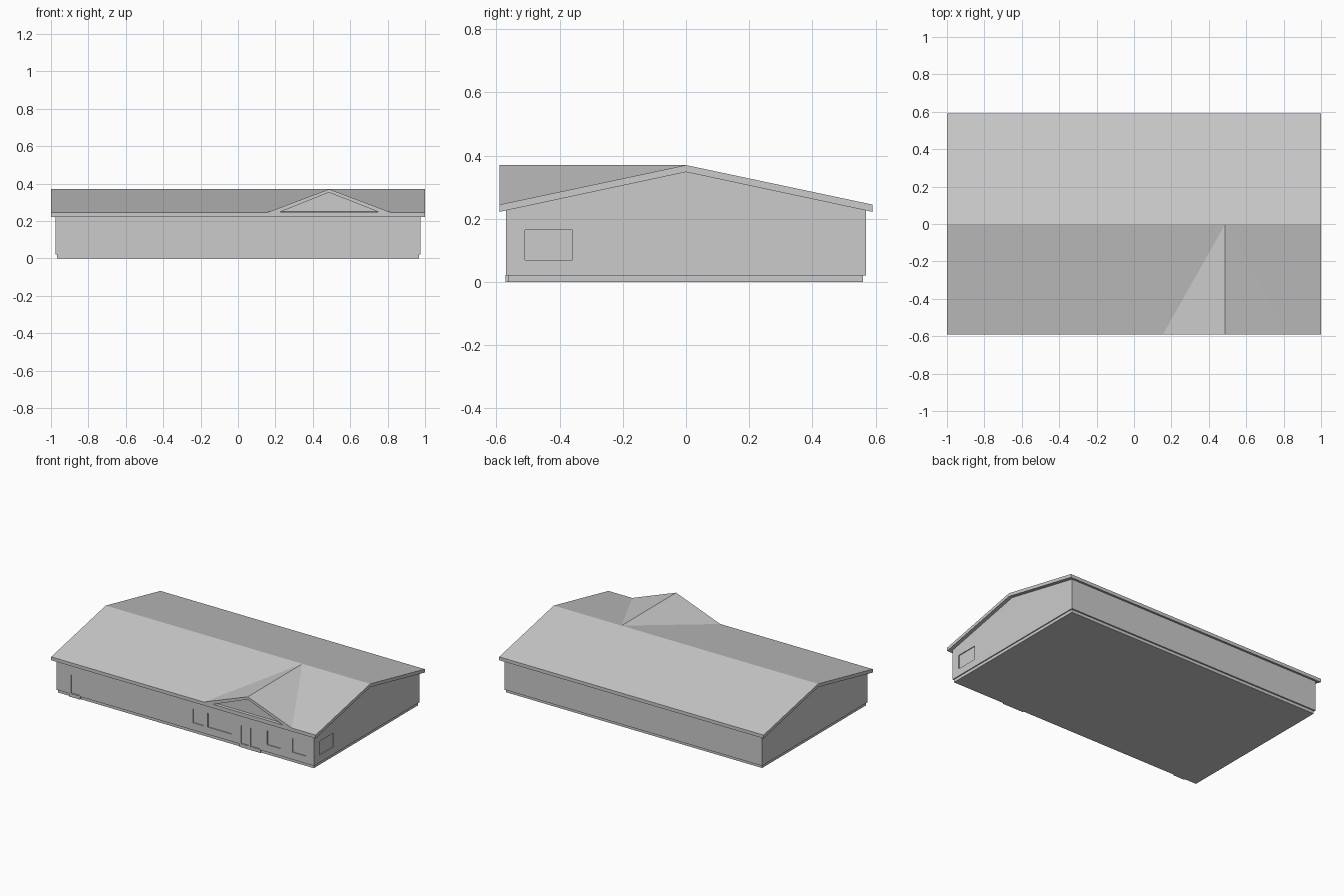
import bpy, bmesh

if "Cube" in bpy.data.objects:
    bpy.data.objects.remove(bpy.data.objects["Cube"])

grey = bpy.data.materials.new("light grey")
grey.diffuse_color = (0.6, 0.6, 0.6, 1)
grey.use_nodes = True
grey.node_tree.nodes["Principled BSDF"].inputs["Base Color"].default_value = grey.diffuse_color


def make_object(name, bm):
    bmesh.ops.recalc_face_normals(bm, faces=bm.faces)
    me = bpy.data.meshes.new(name)
    bm.to_mesh(me)
    bm.free()
    me.materials.append(grey)
    ob = bpy.data.objects.new(name, me)
    bpy.context.collection.objects.link(ob)
    return ob


def add_box(bm, x, y, z):
    """Add a box spanning the given (min, max) ranges."""
    verts = bmesh.ops.create_cube(bm, size=1)["verts"]
    for v in verts:
        v.co = [r[0] if c < 0 else r[1] for c, r in zip(v.co, (x, y, z))]


def extrude_profile(name, profile, half_length):
    """Extrude a closed (y, z) profile along x."""
    bm = bmesh.new()
    face = bm.faces.new([bm.verts.new((-half_length, y, z)) for y, z in profile])
    new = bmesh.ops.extrude_face_region(bm, geom=[face])["geom"]
    verts = [g for g in new if isinstance(g, bmesh.types.BMVert)]
    bmesh.ops.translate(bm, verts=verts, vec=(2 * half_length, 0, 0))
    # extrusion keeps the first cap only when it borders nothing, so rebuild it
    bmesh.ops.holes_fill(bm, edges=[e for e in bm.edges if e.is_boundary], sides=0)
    return make_object(name, bm)


# walls with gable ends
walls = extrude_profile("walls", [(-0.57, 0.02), (0.57, 0.02), (0.57, 0.228),
                                  (0, 0.352), (-0.57, 0.228)], 0.975)

# shallow window and door recesses: front ones by x range, one on the right end
cut = bmesh.new()
depth = 0.006
for x0, x1 in ((0.06, 0.14), (0.17, 0.35), (0.62, 0.72), (0.81, 0.915)):
    add_box(cut, (x0, x1), (-0.6, -0.57 + depth), (0.07, 0.165))
for x0, x1 in ((-0.865, -0.80), (0.42, 0.48), (0.495, 0.56)):
    add_box(cut, (x0, x1), (-0.6, -0.57 + depth), (0.025, 0.15))
add_box(cut, (0.975 - depth, 1.0), (-0.51, -0.36), (0.07, 0.165))
cutter = make_object("opening_cutter", cut)
cutter.hide_render = True
mod = walls.modifiers.new("openings", "BOOLEAN")
mod.operation = "DIFFERENCE"
mod.solver = "EXACT"
mod.object = cutter
bpy.context.view_layer.objects.active = walls
bpy.ops.object.modifier_apply(modifier=mod.name)
bpy.data.objects.remove(cutter)

# foundation
bm = bmesh.new()
add_box(bm, (-0.968, 0.968), (-0.563, 0.56), (0, 0.02))
make_object("foundation", bm)

# door sills reaching the ground
bm = bmesh.new()
for x0, x1 in ((-0.88, -0.795), (0.41, 0.57)):
    add_box(bm, (x0, x1), (-0.571, -0.55), (0, 0.022))
make_object("door_sills", bm)

# main roof slab
extrude_profile("main_roof", [(-0.59, 0.222), (-0.59, 0.245), (0, 0.37),
                              (0.59, 0.245), (0.59, 0.222), (0, 0.348)], 1.0)

# front cross gable: ridge runs level back to the main ridge, front is recessed
bm = bmesh.new()
outer = [bm.verts.new((x, -0.59, z)) for x, z in ((0.155, 0.245), (0.82, 0.245), (0.4875, 0.37))]
rim = [bm.verts.new((x, -0.59, z)) for x, z in ((0.225, 0.248), (0.75, 0.248), (0.4875, 0.352))]
inner = [bm.verts.new((v.co.x, -0.57, v.co.z)) for v in rim]
back = bm.verts.new((0.4875, 0, 0.37))
for i in range(3):
    j = (i + 1) % 3
    bm.faces.new((outer[i], outer[j], rim[j], rim[i]))
    bm.faces.new((rim[i], rim[j], inner[j], inner[i]))
bm.faces.new(inner)
bm.faces.new((outer[0], outer[2], back))
bm.faces.new((outer[2], outer[1], back))
make_object("entrance_gable", bm)
